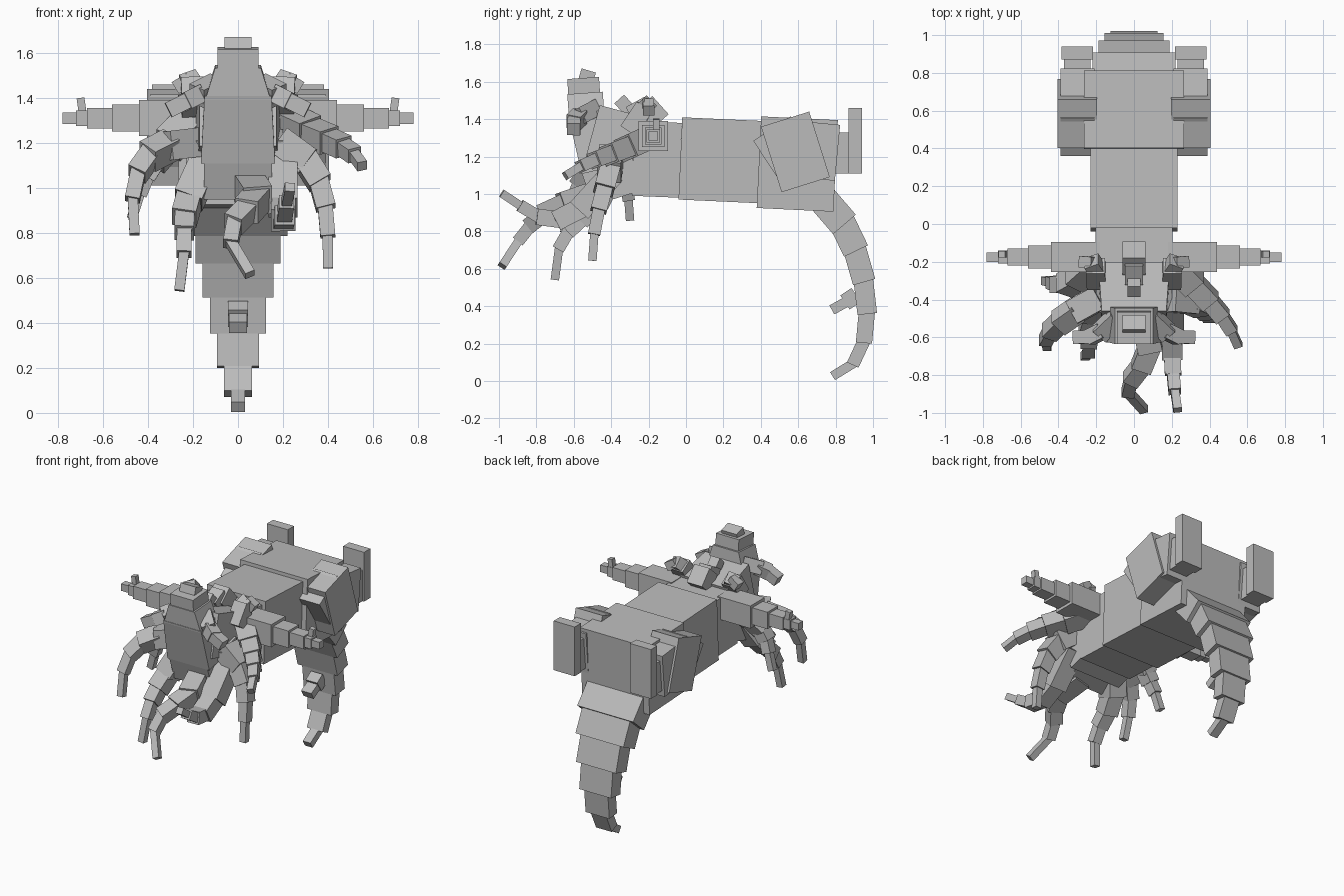
import bpy
import bmesh
from mathutils import Vector, Matrix
from mathutils.geometry import interpolate_bezier

cube = bpy.data.objects.get("Cube")
if cube:
    bpy.data.objects.remove(cube, do_unlink=True)

grey = bpy.data.materials.new("plain grey")
grey.use_nodes = True
colour = (.5, .5, .5, 1)
grey.diffuse_color = colour
grey.node_tree.nodes["Principled BSDF"].inputs["Base Color"].default_value = colour


def block(name, start, end, width, depth, narrowing=1):
    """Box running from start to end; narrowing scales the width of its far end."""
    start, end = Vector(start), Vector(end)
    along = (end - start).normalized()
    mostly_sideways = abs(along.x) > .8
    reference = Vector((0, 1, 0)) if mostly_sideways else Vector((1, 0, 0))
    side = (reference - along * reference.dot(along)).normalized()
    up = along.cross(side)
    bm = bmesh.new()
    bmesh.ops.create_cube(bm, size=1)
    for vert in bm.verts:
        if vert.co.z > 0:
            vert.co.x *= narrowing
    turn = Matrix((side, up, along)).transposed().to_4x4()
    size = Matrix.Diagonal((width, depth, (end - start).length, 1))
    centre = Matrix.Translation(start.lerp(end, .5))
    bm.transform(centre @ turn @ size)
    mesh = bpy.data.meshes.new(name)
    bm.to_mesh(mesh)
    bm.free()
    mesh.materials.append(grey)
    part = bpy.data.objects.new(name, mesh)
    bpy.context.collection.objects.link(part)


def middle(name, start, end, width, depth, narrowing=1):
    """Block centred on the mirror plane, given by its y and z ends."""
    block(name, (0, *start), (0, *end), width, depth, narrowing)


def limb(name, root, bend, second_bend, tip, thick, thin, count=5):
    """Chain of shrinking blocks along a smooth path."""
    controls = [Vector(p) for p in (root, bend, second_bend, tip)]
    path = interpolate_bezier(*controls, count + 1)
    thick, thin = Vector(thick), Vector(thin)
    for i, (here, there) in enumerate(zip(path, path[1:])):
        width, depth = thick.lerp(thin, i / (count - 1))
        overlap = (there - here).normalized() * depth * .15
        block(f"{name}_{i + 1}", here - overlap, there + overlap, width, depth)


def tentacle(name, root, bend, second_bend, tip):
    """Square limb used for the crooked front tentacles."""
    limb(f"{name}_tentacle", root, bend, second_bend, tip, (.13, .13), (.045, .045))


# Trunk
middle("chest", (-.28, 1.19), (-.03, 1.18), .41, .4)
middle("belly", (-.03, 1.19), (.41, 1.17), .46, .44)
middle("hips", (.39, 1.17), (.8, 1.15), .53, .49)
middle("lower_chest", (-.27, 1.14), (-.43, 1.09), .4, .25)
middle("throat", (-.38, 1.08), (-.53, 1.03), .3, .17)

# Neck and head
middle("neck", (-.24, 1.26), (-.5, 1.33), .38, .3, narrowing=.9)
middle("jaw", (-.46, 1.13), (-.53, 1.43), .33, .2, narrowing=.9)
middle("brow", (-.53, 1.4), (-.54, 1.54), .29, .19, narrowing=.7)
middle("crown", (-.54, 1.47), (-.55, 1.62), .18, .17)
middle("crest", (-.55, 1.56), (-.52, 1.66), .12, .08)

# Tail, narrowing downward to a forward hook, with a spur on its inner side
limb("tail", (0, .75, .95), (0, .95, .8), (0, 1.1, .1), (0, .79, .03),
     thick=(.44, .16), thin=(.06, .05), count=7)
middle("tail_spur_root", (.91, .46), (.85, .42), .09, .09)
middle("tail_spur", (.87, .43), (.78, .38), .08, .055)

for side, label in ((1, "left"), (-1, "right")):
    # Arms: stepped blocks pointing sideways
    inner = .18
    for outer, thickness in ((.44, .16), (.56, .12), (.67, .09), (.72, .07), (.78, .05)):
        block(f"{label}_arm_to_{outer}", (side * inner, -.175, 1.31),
              (side * outer, -.175, 1.31), thickness, thickness)
        inner = outer
    block(f"{label}_thumb", (side * .69, -.16, 1.33), (side * .7, -.16, 1.4), .035, .035)

    # Hind legs folded against the hips
    leg = side * .3
    block(f"{label}_thigh_front", (leg, .46, 1.35), (leg, .63, 1.09), .18, .24)
    block(f"{label}_thigh", (leg, .53, 1.4), (leg, .64, 1.05), .21, .27)
    block(f"{label}_shank", (leg, .6, 1.24), (leg, .81, 1.22), .18, .3)
    block(f"{label}_ankle", (leg, .8, 1.22), (leg, .88, 1.22), .14, .22)
    block(f"{label}_foot", (leg, .905, 1.11), (leg, .905, 1.46), .165, .07)

    # Feelers beside the head and stubs on the shoulders
    elbow = (side * .2, -.6, 1.4)
    limb(f"{label}_feeler", (side * .1, -.5, 1.45), elbow, elbow,
         (side * .3, -.6, 1.35), thick=(.09, .09), thin=(.07, .07), count=3)
    elbow = (side * .2, -.2, 1.5)
    limb(f"{label}_shoulder_stub", (side * .2, -.3, 1.35), elbow, elbow,
         (side * .27, -.2, 1.45), thick=(.1, .1), thin=(.06, .06), count=3)

# Stub on the back, leaning forward
limb("back_stub", (0, -.15, 1.4), (0, -.2, 1.6), (0, -.3, 1.3), (0, -.35, 1.5),
     thick=(.12, .12), thin=(.07, .07), count=3)

# Crooked front tentacles
tentacle("right_outer", (-.2, -.4, 1.2), (-.4, -.5, 1.2), (-.5, -.6, 1.1), (-.46, -.65, .8))
tentacle("right_inner", (-.15, -.4, 1.1), (-.3, -.5, .8), (-.2, -.7, .9), (-.26, -.7, .55))
tentacle("right_side", (-.2, -.2, 1.3), (-.4, -.4, 1.1), (-.4, -.3, 1.1), (-.47, -.3, .87))
tentacle("left_outer", (.2, -.4, 1.2), (.4, -.4, 1.1), (.4, -.5, .9), (.4, -.5, .65))
tentacle("left_inner", (.2, -.4, 1.1), (.2, -.7, .7), (.2, -.8, .9), (.23, -.98, 1))
tentacle("left_side", (.2, -.2, 1.3), (.4, -.4, 1.2), (.5, -.5, 1.2), (.55, -.64, 1.1))
tentacle("centre", (.05, -.5, 1), (.2, -.8, .9), (-.2, -.8, .9), (.05, -.98, .62))
